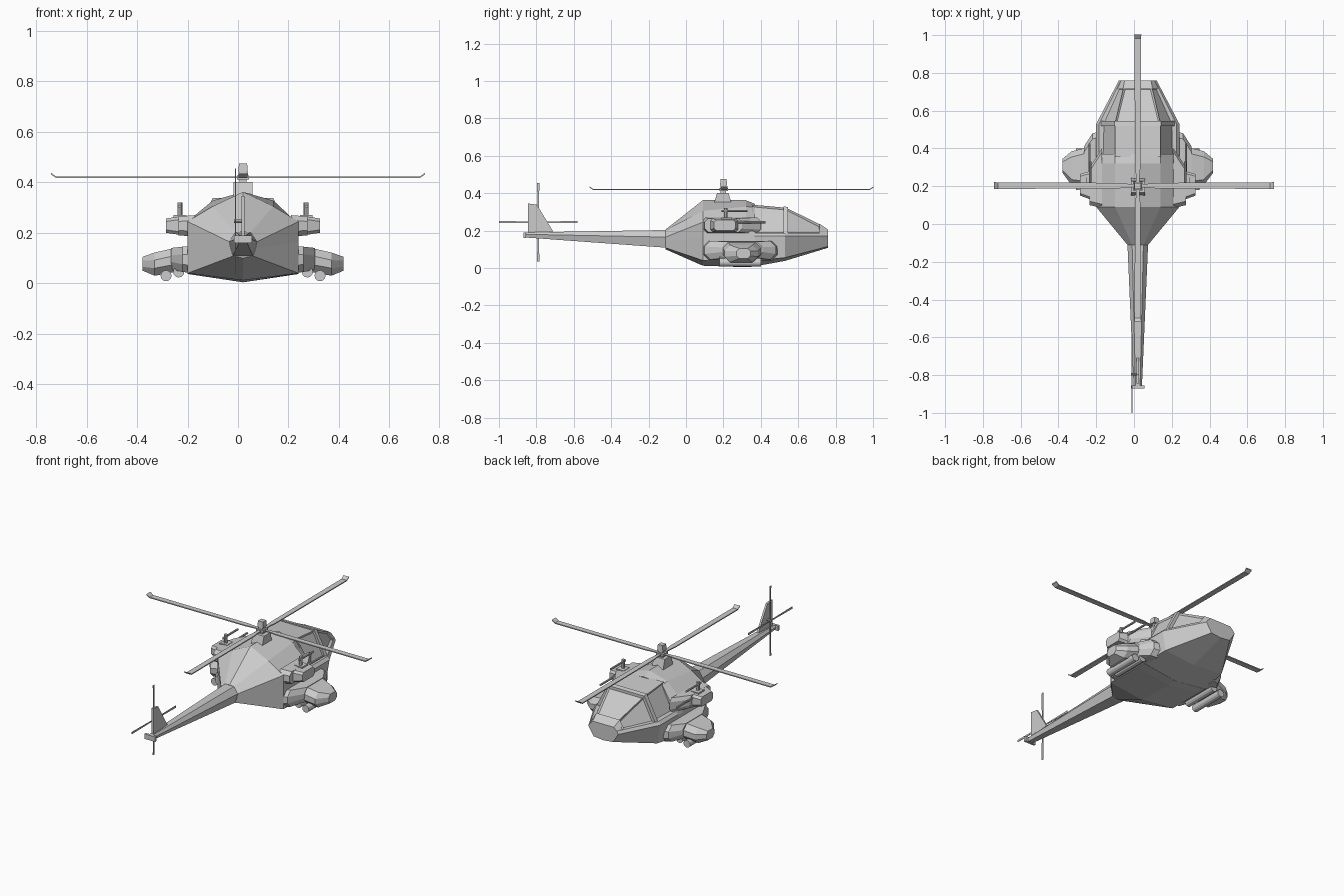
import bpy, bmesh
from math import pi, cos, sin, radians
from mathutils import Matrix, Vector

if "Cube" in bpy.data.objects:
    bpy.data.objects.remove(bpy.data.objects["Cube"])

CX = 0.02  # fuselage centreline


def finish(name, bm):
    bmesh.ops.recalc_face_normals(bm, faces=bm.faces)
    me = bpy.data.meshes.new(name)
    bm.to_mesh(me)
    bm.free()
    ob = bpy.data.objects.new(name, me)
    bpy.context.collection.objects.link(ob)
    return ob


def loft(name, rings, dx=CX, panes=None, matrix=None):
    """Skin equal-length rings of points; panes = (segment, side) pairs to recess."""
    bm = bmesh.new()
    vs = [[bm.verts.new((p[0] + dx, p[1], p[2])) for p in r] for r in rings]
    n = len(rings[0])
    glass = []
    for i in range(len(vs) - 1):
        for j in range(n):
            k = (j + 1) % n
            f = bm.faces.new((vs[i][j], vs[i][k], vs[i + 1][k], vs[i + 1][j]))
            if panes and (i, j) in panes:
                glass.append(f)
    bm.faces.new(vs[0])
    bm.faces.new(vs[-1])
    bmesh.ops.recalc_face_normals(bm, faces=bm.faces)
    if glass:
        bmesh.ops.inset_individual(bm, faces=glass, thickness=0.013, depth=-0.008)
    if matrix:
        bm.transform(matrix)
    return finish(name, bm)


def sym(y, half):
    """Ring at y from the right-hand outline, listed top to bottom."""
    left = [(-x, z) for x, z in reversed(half) if x > 0]
    return [(x, y, z) for x, z in half + left]


def box(name, x, y, z, top=(1, 1)):
    """Box from (min, max) ranges, the top face scaled about its centre."""
    mx, my = sum(x) / 2, sum(y) / 2
    def ring(h, sx, sy):
        return [(mx + (a - mx) * sx, my + (b - my) * sy, h)
                for a, b in ((x[0], y[0]), (x[1], y[0]), (x[1], y[1]), (x[0], y[1]))]
    return loft(name, [ring(z[0], 1, 1), ring(z[1], *top)])


def rod(name, a, b, r, sides=10):
    a, b = Vector(a), Vector(b)
    q = (b - a).to_track_quat('Z', 'Y')
    rings = [[tuple(c + q @ Vector((r * cos(2 * pi * i / sides), r * sin(2 * pi * i / sides), 0)))
              for i in range(sides)] for c in (a, b)]
    return loft(name, rings)


# Main body behind the canopy
loft("fuselage", [
    sym(-0.11, [(0, .205), (.03, .203), (.055, .165), (.05, .14), (.04, .108), (0, .10)]),
    sym(0.09, [(0, .362), (.12, .305), (.22, .245), (.22, .165), (.22, .04), (0, .012)]),
    sym(0.32, [(0, .362), (.12, .328), (.22, .235), (.22, .165), (.22, .037), (0, .004)]),
    sym(0.37, [(0, .342), (.12, .325), (.205, .19), (.22, .165), (.22, .037), (0, .008)])])

# Lower nose hull with the deck ledge
loft("nose_hull", [
    sym(0.36, [(0, .19), (.205, .187), (.22, .17), (.22, .037), (0, .007)]),
    sym(0.53, [(0, .19), (.205, .187), (.22, .17), (.20, .055), (0, .038)]),
    sym(0.76, [(0, .19), (.09, .187), (.10, .17), (.065, .115), (0, .108)])])

# Canopy with recessed panes, then nose cap
loft("canopy", [
    sym(0.355, [(.12, .338), (.195, .185)]),
    sym(0.535, [(.12, .322), (.19, .185)]),
    sym(0.725, [(.075, .228), (.105, .185)])],
    panes={(0, 0), (0, 2), (1, 0), (1, 2), (1, 3)})
loft("canopy_rib", [sym(y, [(.123, h), (.196, .185)])
                    for y, h in ((.52, .33), (.545, .325))])
loft("nose_cap", [
    sym(0.715, [(.078, .235), (.11, .185)]),
    sym(0.76, [(.07, .205), (.09, .185)])])

# Tail boom, tip and fin
loft("tail_boom", [
    sym(-0.10, [(.03, .203), (.055, .165), (.04, .108)]),
    sym(-0.86, [(.012, .19), (.022, .18), (.015, .163)])])
box("tail_tip", (-.035, .035), (-.87, -.855), (.16, .19))
fin = [(-.845, .185), (-.845, .345), (-.797, .338), (-.71, .195)]
loft("tail_fin", [[(x, y, z) for y, z in fin] for x in (-.006, .006)])

# Mast and hub
box("mast_fairing", (-.037, .037), (.148, .245), (.34, .402), (1, .62))
box("mast", (-.014, .014), (.185, .215), (.40, .445))
box("hub_lower", (-.024, .024), (.178, .224), (.412, .428))
box("hub_cap", (-.019, .019), (.182, .22), (.44, .475), (.85, .85))

# Main rotor blades with upturned tips
for i, length in enumerate((.72, .80, .76, .72)):
    stations = [(.015, .008, .42), (.07, .011, .42), (.10, .015, .42),
                (length - .02, .017, .42), (length, .019, .434)]
    rings = [[(r, -c, z - .003), (r, c, z - .003), (r, c, z + .003), (r, -c, z + .003)]
             for r, c, z in stations]
    loft("rotor_blade_%d" % (i + 1), rings, dx=0,
         matrix=Matrix.Translation((CX, .203, 0)) @ Matrix.Rotation(i * pi / 2, 4, 'Z'))

# Tail rotor
rod("tail_rotor_axle", (-.035, -.795, .245), (.004, -.795, .245), .007, 8)
for i in range(4):
    rings = [[(-.002, -c, r), (.002, -c, r), (.002, c, r), (-.002, c, r)]
             for r, c in ((0, .003), (.21, .006))]
    loft("tail_blade_%d" % (i + 1), rings, dx=0,
         matrix=Matrix.Translation((-.01, -.79, .245)) @ Matrix.Rotation(i * pi / 2, 4, 'X'))


def side_ring(x, y0, y1, z0, z1, c):
    """Chamfered rectangle in the side plane at x."""
    return [(x, y0 + c, z0), (x, y1 - c, z0), (x, y1, z0 + c), (x, y1, z1 - c),
            (x, y1 - c, z1), (x, y0 + c, z1), (x, y0, z1 - c), (x, y0, z0 + c)]


# Sponsons, stores and gun mounts on both sides
for side, s in (("left", -1), ("right", 1)):
    loft(side + "_sponson", [
        side_ring(s * .20, .085, .49, .04, .145, .03),
        side_ring(s * .24, .10, .48, .045, .145, .03),
        side_ring(s * .285, .19, .41, .055, .14, .03)])
    loft(side + "_pod", [
        side_ring(s * .27, .195, .405, .045, .14, .03),
        side_ring(s * .35, .205, .385, .03, .122, .03),
        side_ring(s * .398, .27, .345, .05, .105, .015)])
    for n, (x, z) in enumerate(((.255, .045), (.305, .030))):
        rod("%s_rocket_%d" % (side, n + 1), (s * x, .18, z), (s * x, .40, z), .022, 12)
    loft(side + "_mount_base", [
        side_ring(s * .19, .085, .40, .185, .27, .02),
        side_ring(s * .255, .10, .30, .19, .265, .02)])
    loft(side + "_mount_block", [
        side_ring(s * .25, .13, .28, .192, .265, .012),
        side_ring(s * .305, .15, .265, .20, .257, .012)])
    box(side + "_gun_foot", sorted((s * .225, s * .275)), (.19, .245), (.26, .27))
    rod(side + "_gun_post", (s * .25, .213, .26), (s * .25, .213, .32), .01, 8)
    rod(side + "_upper_gun", (s * .252, .19, .305), (s * .252, .33, .305), .006, 8)
    rod(side + "_lower_gun", (s * .255, .20, .245), (s * .255, .425, .245), .006, 8)
